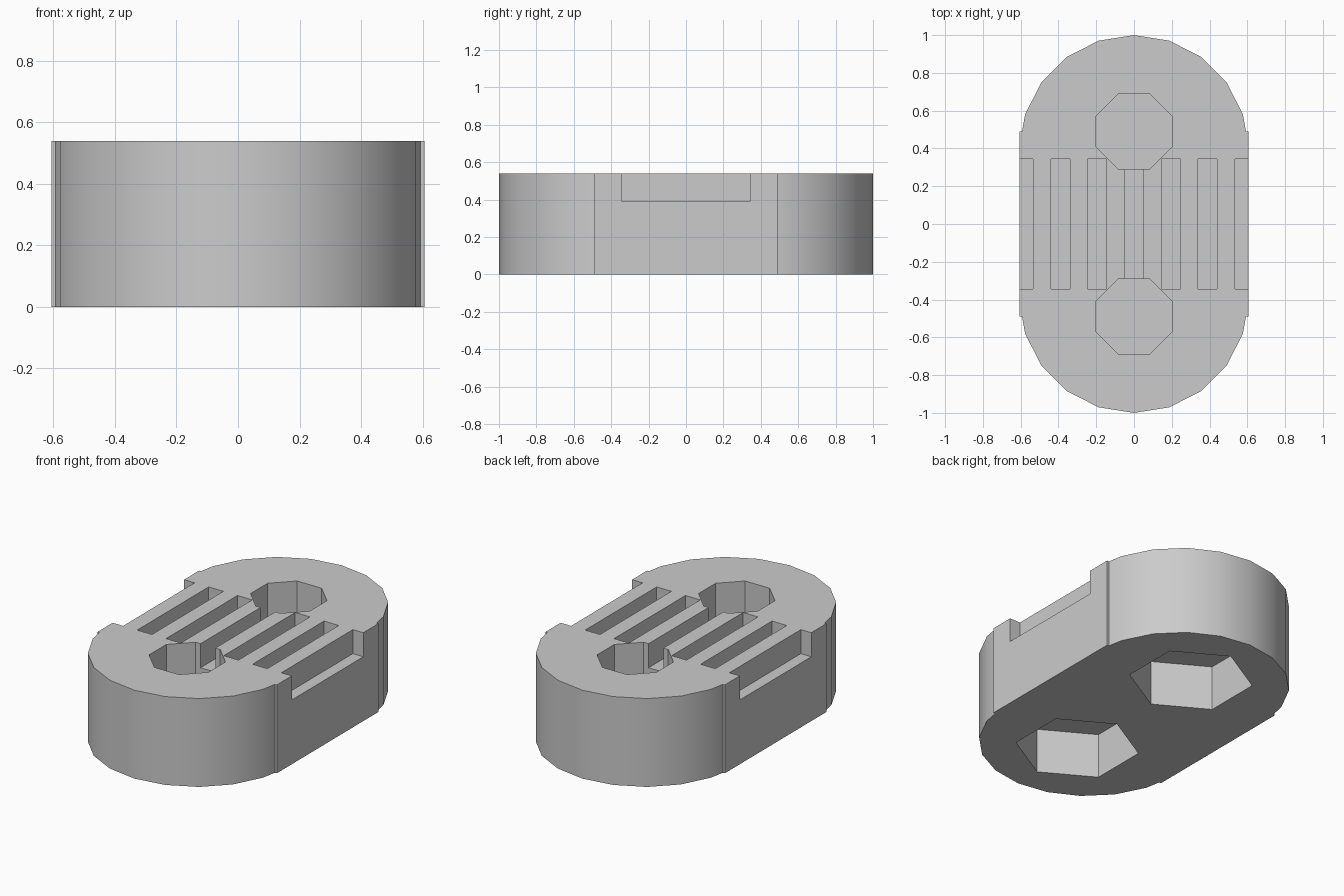
import bpy
import bmesh
from math import sin, cos, pi, radians

HEIGHT = 0.54
HALF_WIDTH = 0.606
END_CENTRE = 1 - HALF_WIDTH
BLOCK_HALF = 0.49
HOLE_Y = 0.49

cube = bpy.data.objects.get("Cube")
if cube:
    bpy.data.objects.remove(cube, do_unlink=True)

grey = bpy.data.materials.new("light_grey")
grey.use_nodes = True
grey.diffuse_color = (0.6, 0.6, 0.6, 1)
grey.node_tree.nodes["Principled BSDF"].inputs["Base Color"].default_value = (0.6, 0.6, 0.6, 1)


def prisms(name, outlines, bottom, top):
    """One object holding an upright prism for each outline."""
    bm = bmesh.new()
    for outline in outlines:
        face = bm.faces.new([bm.verts.new((x, y, bottom)) for x, y in outline])
        result = bmesh.ops.extrude_face_region(bm, geom=[face])
        verts = [v for v in result["geom"] if isinstance(v, bmesh.types.BMVert)]
        bmesh.ops.translate(bm, verts=verts, vec=(0, 0, top - bottom))
    bmesh.ops.recalc_face_normals(bm, faces=bm.faces)
    mesh = bpy.data.meshes.new(name)
    bm.to_mesh(mesh)
    bm.free()
    mesh.materials.append(grey)
    obj = bpy.data.objects.new(name, mesh)
    bpy.context.collection.objects.link(obj)
    return obj


def polygon(cy, radius, sides, turn):
    angles = [turn + 2 * pi * i / sides for i in range(sides)]
    return [(radius * cos(a), cy + radius * sin(a)) for a in angles]


def rectangle(cx, half_x, half_y):
    return [(cx - half_x, -half_y), (cx + half_x, -half_y),
            (cx + half_x, half_y), (cx - half_x, half_y)]


# Body: faceted round ends with a slightly wider straight middle
arc = [(HALF_WIDTH * cos(radians(a)), END_CENTRE + HALF_WIDTH * sin(radians(a)))
       for a in range(18, 180, 18)]
step = HALF_WIDTH - 0.013
half = ([(HALF_WIDTH, BLOCK_HALF), (step, BLOCK_HALF)] + arc
        + [(-step, BLOCK_HALF), (-HALF_WIDTH, BLOCK_HALF)])
body = prisms("slotted_body", [half + [(-x, -y) for x, y in half]], 0, HEIGHT)

# Grip slots, bolt holes and nut pockets
slots = prisms("slot_cutter", [rectangle(i * 0.195, 0.05, 0.345) for i in range(-3, 4)],
               0.393, HEIGHT + 0.1)
bolt_holes = prisms("bolt_hole_cutter",
                    [polygon(y, 0.2165, 8, pi / 8) for y in (-HOLE_Y, HOLE_Y)],
                    0.3, HEIGHT + 0.1)
nut_pockets = prisms("nut_pocket_cutter",
                     [polygon(y, 0.344, 6, pi / 2) for y in (-HOLE_Y, HOLE_Y)],
                     -0.1, 0.272)

bpy.context.view_layer.objects.active = body
body.select_set(True)
for cutter in (slots, bolt_holes, nut_pockets):
    cutter.hide_render = True
    mod = body.modifiers.new(cutter.name, "BOOLEAN")
    mod.operation = "DIFFERENCE"
    mod.solver = "EXACT"
    mod.object = cutter
    bpy.ops.object.modifier_apply(modifier=mod.name)
    bpy.data.objects.remove(cutter, do_unlink=True)

# Smooth round ends, crisp corners elsewhere
bpy.ops.object.shade_smooth_by_angle(angle=radians(30))
